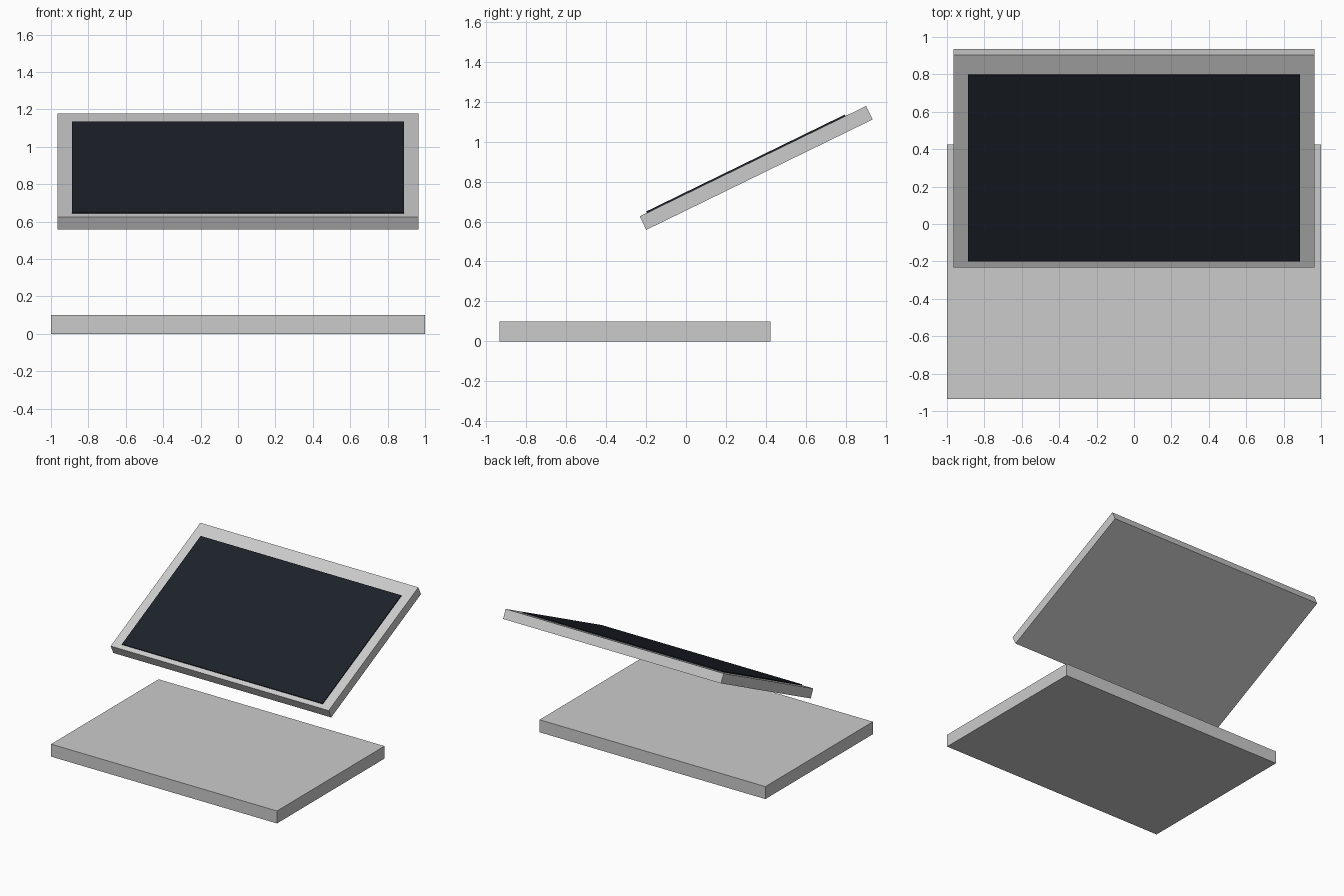
import bpy, math
from mathutils import Matrix, Vector

if "Cube" in bpy.data.objects:
    bpy.data.objects.remove(bpy.data.objects["Cube"])


def box(name, lo, hi, matrix=Matrix()):
    """Box between two local corners, placed by a matrix."""
    lo, hi = Vector(lo), Vector(hi)
    bpy.ops.mesh.primitive_cube_add(size=1)
    ob = bpy.context.object
    ob.name = name
    size = hi - lo
    ob.data.transform(matrix @ Matrix.Translation((lo + hi) / 2)
                      @ Matrix.Diagonal((*size, 1)))
    return ob


# base slab
box("base", (-1, -0.935, 0), (1, 0.424, 0.1))

# tilted frame: local y runs up the slope, local z is its normal
tilt = Matrix.Translation((0, -0.199, 0.558)) @ Matrix.Rotation(math.radians(26), 4, 'X')

# display panel
box("display_panel", (-0.965, 0, 0), (0.965, 1.262, 0.075), tilt)

# dark screen, slightly proud of the panel
screen = box("screen", (-0.888, 0.04, 0.072), (0.888, 1.147, 0.083), tilt)
mat = bpy.data.materials.new("screen_dark")
mat.diffuse_color = (0.012, 0.015, 0.022, 1)
mat.use_nodes = True
mat.node_tree.nodes["Principled BSDF"].inputs["Base Color"].default_value = mat.diffuse_color
screen.data.materials.append(mat)
